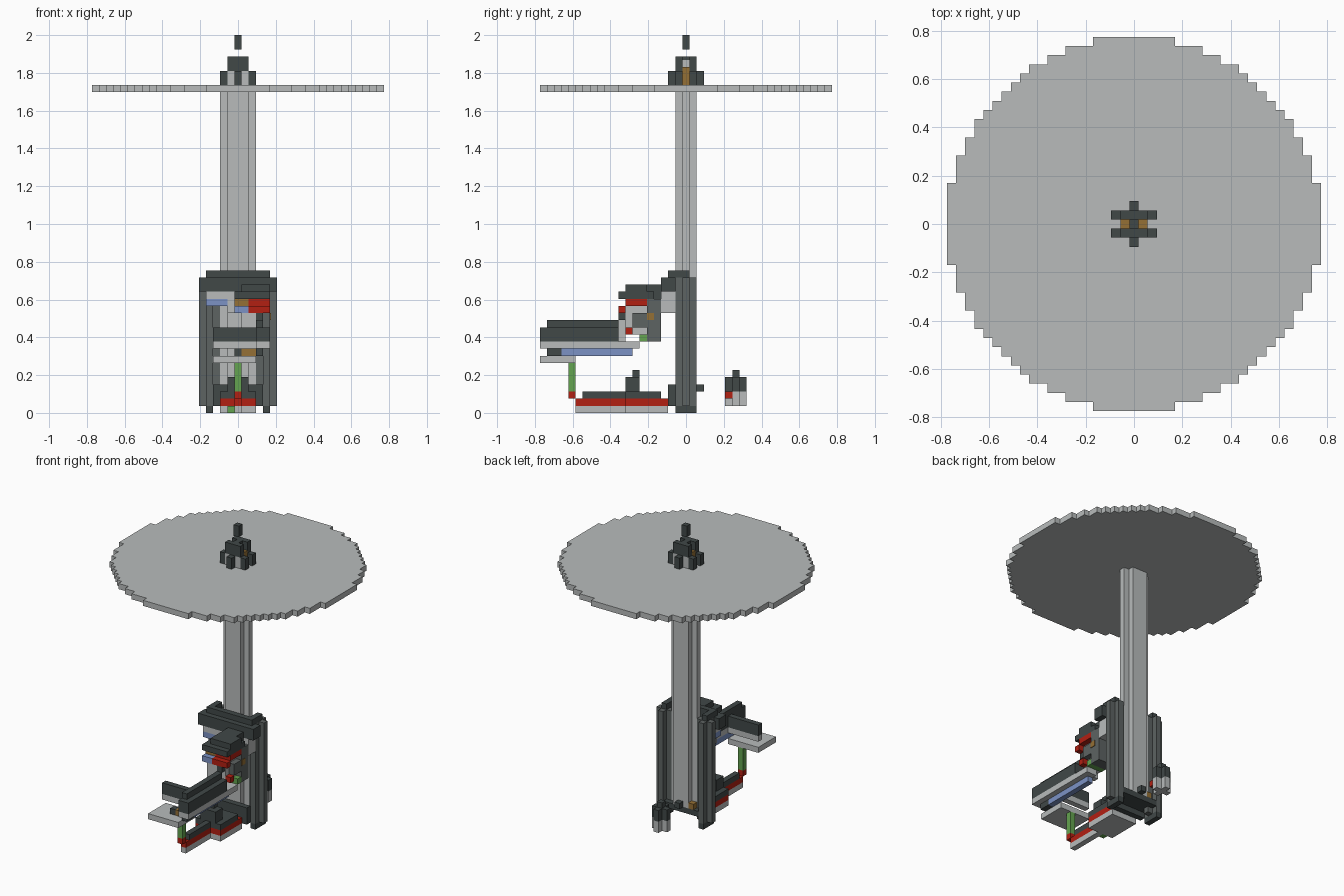
import bpy, bmesh

cube = bpy.data.objects.get("Cube")
if cube:
    bpy.data.objects.remove(cube, do_unlink=True)

U = 2 / 53  # size of one building cell


def material(name, r, g, b):
    m = bpy.data.materials.new(name)
    m.use_nodes = True
    m.diffuse_color = (r, g, b, 1)
    m.node_tree.nodes["Principled BSDF"].inputs["Base Color"].default_value = (r, g, b, 1)
    return m


LIGHT = material("light grey", .48, .5, .5)
DARK = material("dark grey", .052, .065, .064)
MID = material("mid grey", .11, .125, .122)
RED = material("red", .45, .014, .006)
BLUE = material("blue", .2, .29, .56)
GREEN = material("green", .127, .37, .08)
TAN = material("ochre", .3, .16, .035)


def prism(name, outline, z0, z1, mat):
    """Extrude a flat outline, given in cells, from z0 to z1."""
    bm = bmesh.new()
    face = bm.faces.new([bm.verts.new((x * U, y * U, z0 * U)) for x, y in outline])
    up = bmesh.ops.extrude_face_region(bm, geom=[face])["geom"]
    top = [v for v in up if isinstance(v, bmesh.types.BMVert)]
    bmesh.ops.translate(bm, verts=top, vec=(0, 0, (z1 - z0) * U))
    bmesh.ops.recalc_face_normals(bm, faces=bm.faces)
    mesh = bpy.data.meshes.new(name)
    bm.to_mesh(mesh)
    bm.free()
    mesh.materials.append(mat)
    obj = bpy.data.objects.new(name, mesh)
    bpy.context.collection.objects.link(obj)


def box(name, x0, x1, y0, y1, z0, z1, mat):
    """Box over whole cells: the first and last cell in x and y, then z bounds."""
    a, b, c, d = x0 - .5, x1 + .5, y0 - .5, y1 + .5
    prism(name, [(a, c), (b, c), (b, d), (a, d)], z0, z1, mat)


def plus(name, cx, cy, long_x, short_x, long_y, short_y, z0, z1, mat):
    """Upright bar with a cross-shaped section."""
    pts = []
    for sx, sy in ((1, 1), (-1, 1), (-1, -1), (1, -1)):
        corner = [(long_x, short_y), (short_x, short_y), (short_x, long_y)]
        if sx * sy < 0:
            corner.reverse()
        pts += [(cx + sx * x, cy + sy * y) for x, y in corner]
    prism(name, pts, z0, z1, mat)


# Stepped round disc
half = {j: max(i for i in range(21) if i * i + j * j <= 20.5 ** 2) + .5 for j in range(-20, 21)}
rim = []
for j in range(-20, 21):
    for p in ((half[j], j - .5), (half[j], j + .5)):
        if not rim or rim[-1] != p:
            rim.append(p)
prism("disc", rim + [(-x, y) for x, y in reversed(rim)], 45, 46, LIGHT)

# Fluted column
plus("column", 0, 0, 2.5, 1.5, 1.5, .5, 3, 45, LIGHT)

# Hub on top of the disc
for s in (-1, 1):
    box("hub_outer_block", 0, 0, 2 * s, 2 * s, 46, 48, DARK)
    box("hub_upper_block", -1, 1, s, s, 48, 50, DARK)
    box("hub_pin", s, s, 0, 0, 46, 48.5, TAN)
    box("hub_lower_centre", 0, 0, s, s, 46, 48, DARK)
    for t in (-1, 1):
        box("hub_corner_block", 2 * s, 2 * s, t, t, 46, 48, DARK)
        box("hub_light_block", s, s, t, t, 46, 48, LIGHT)
box("hub_core", 0, 0, 0, 0, 46, 49.5, LIGHT)
box("hub_cap", 0, 0, 0, 0, 49.5, 50, DARK)
box("tip", 0, 0, 0, 0, 51, 53, DARK)

# Side pillars
for side in (-4, 4):
    plus("pillar", side, 0, 1.5, .5, 1.5, .5, 1, 19, MID)
    box("pillar_foot", side, side, -1, 1, 0, 1, DARK)
    box("pillar_cap", side, side, -1, 0, 19, 20, DARK)

# Upper crossbeam
box("crossbeam", -5, 5, -3, -2, 17, 19, DARK)
box("crossbeam_ridge", -4, 4, -2, -2, 19, 20, DARK)
box("crossbeam_liner", -4, 4, -3, -2, 16, 17, LIGHT)
box("blue_rail", -4, -2, -3, -1, 15, 16, BLUE)
box("rail_block", -1, 4, -3, -2, 14, 16, LIGHT)

# Head hanging in front of the crossbeam
box("head_top", 1, 4, -8, -6, 17, 18, DARK)
box("head_cover", 0, 4, -9, -5, 16, 17, DARK)
box("head_red_band", 2, 4, -8, -6, 15, 16, RED)
box("head_red_lip", 2, 4, -9, -9, 14, 15, RED)
box("head_front_light", 1, 2, -9, -9, 10, 14, LIGHT)
box("head_front_bar", 3, 3, -9, -9, 13, 14, DARK)
box("head_body", 1, 3, -8, -6, 11, 15, LIGHT)
box("head_red_pin", 4, 4, -8, -8, 11, 12, RED)
box("head_hub", 4, 4, -7, -6, 12, 14, MID)
box("head_back", 2, 4, -5, -4, 10, 16, MID)
box("head_ochre_pin", 4.05, 4.1, -5, -5, 13, 14, TAN)
box("head_green_pin", 2, 4, -6, -6, 10, 11, GREEN)
box("head_blue_peg", 0, 1, -9, -9, 14, 15, BLUE)
box("head_ochre_peg", 0, 1, -8, -7, 15, 16, TAN)
box("head_neck", 1, 3, -5, -4, 16, 18, DARK)

# Long arm
box("arm", 3, 4, -20, -10, 10, 12, DARK)
box("arm_ridge", 3, 3, -19, -10, 12, 13, DARK)
box("arm_strip", 3, 4, -20, -7, 9, 10, LIGHT)
box("arm_end_block", 3, 3, -19, -18, 8, 9, DARK)
box("arm_blue_bar", 3, 3, -17, -8, 8, 9, BLUE)
box("wall", -3, 2, -16, -16, 10, 12, DARK)
box("wall_strip", -3, 2, -16, -16, 9, 10, LIGHT)
box("tray", -3, 2, -20, -16, 7, 8, LIGHT)
box("tray_pin", 1, 2, -18, -18, 8, 9, TAN)
box("tray_peg", 0, 0, -18, -18, 8, 9, DARK)
box("green_rod", 0, 0, -16, -16, 3, 7, GREEN)
box("rod_foot", 0, 0, -16, -16, 2, 3, RED)

# Lower arm and base, in coloured layers
for z, mat, front, back in ((0, LIGHT, -15, -3), (1, RED, -15, -3), (2, DARK, -14, -4)):
    box("lower_arm_layer", 0, 0, front, -9, z, z + 1, mat)
    box("base_layer", -2, 2, -8, back, z, z + 1, mat)
box("base_bump", -1, 1, -8, -7, 3, 5, DARK)
box("base_bump_top", 0, 0, -7, -7, 5, 6, DARK)
box("base_green_plate", -1, -1, -9, -9, 0, 1, GREEN)
box("floor_bar", -3, 3, -1, 1, 2, 3, DARK)
box("floor_front_bar", -3, 3, -2, -2, 1, 4, DARK)
box("column_back_peg", 0, 0, 2, 2, 3, 4, DARK)
box("column_back_pin", -2, -2, 1, 1, 3, 4, TAN)

# Separate small block behind
plus("rear_block_base", 0, 7, 1.5, .5, 1.5, .5, 1, 3, LIGHT)
plus("rear_block_top", 0, 7, 1.5, .5, 1.5, .5, 3, 5, DARK)
box("rear_block_knob", 0, 0, 7, 7, 5, 6, DARK)
box("rear_block_red", 0.55, 0.8, 6, 6, 2, 3, RED)
